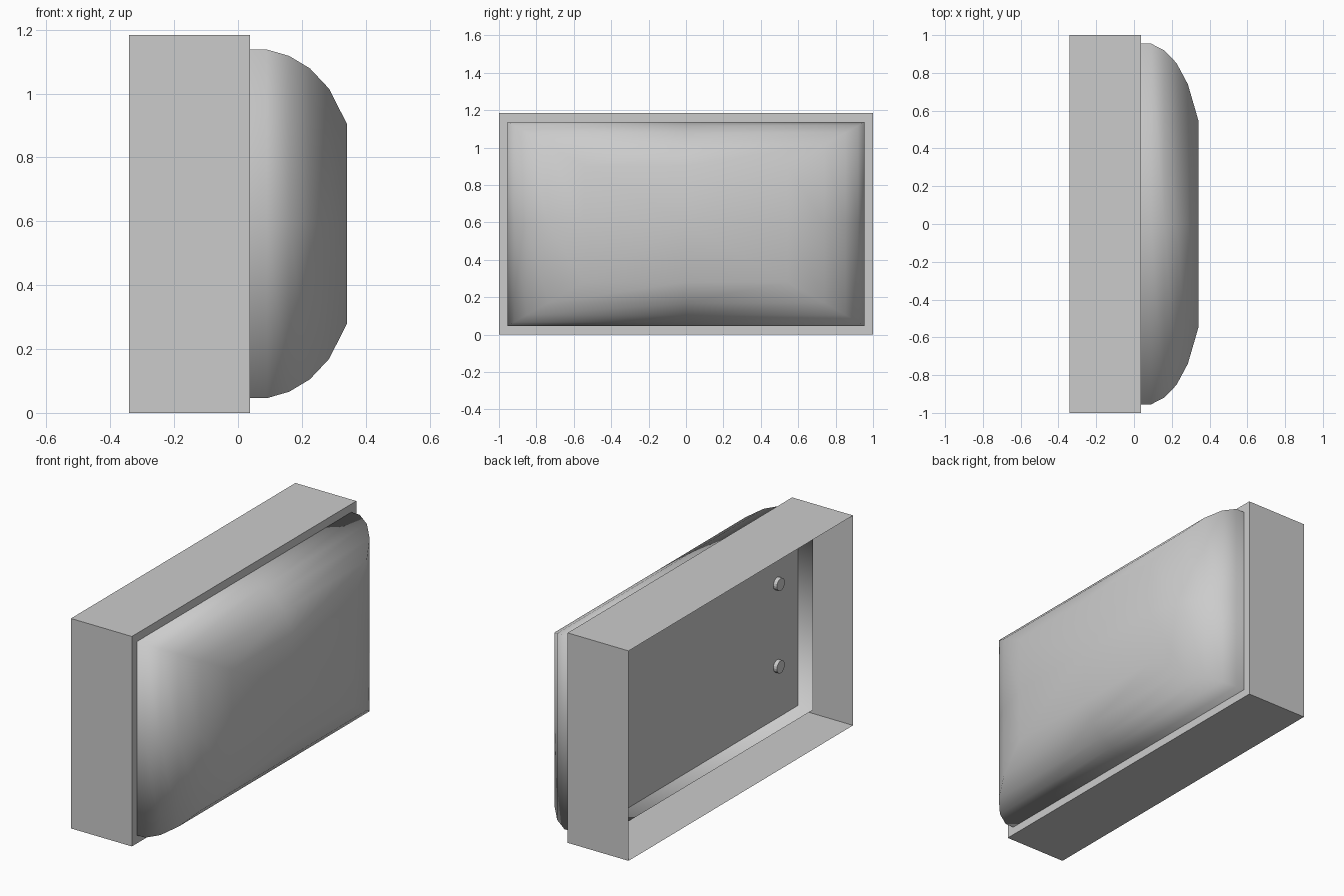
import bpy
import bmesh
from math import pi
from mathutils import Matrix

cube = bpy.data.objects.get("Cube")
if cube:
    bpy.data.objects.remove(cube)

MID_Z, HALF_Y, HALF_Z = 0.592, 1.0, 0.592
TUBE_Y, TUBE_Z = 0.955, 0.546

grey = bpy.data.materials.new("plain_grey")
grey.use_nodes = True
grey.diffuse_color = (0.6, 0.6, 0.6, 1)
grey.node_tree.nodes["Principled BSDF"].inputs["Base Color"].default_value = (0.6, 0.6, 0.6, 1)


def finish(name, bm, smooth=False):
    mesh = bpy.data.meshes.new(name)
    bm.to_mesh(mesh)
    bm.free()
    mesh.materials.append(grey)
    for p in mesh.polygons:
        p.use_smooth = smooth
    obj = bpy.data.objects.new(name, mesh)
    bpy.context.collection.objects.link(obj)
    return obj


def ring(bm, x, hy, hz):
    """Rectangular loop of corners and edge midpoints, seen from +x."""
    steps = [(-1, -1), (0, -1), (1, -1), (1, 0), (1, 1), (0, 1), (-1, 1), (-1, 0)]
    return [bm.verts.new((x, a * hy, MID_Z + b * hz)) for a, b in steps]


def bridge(bm, a, b):
    n = len(a)
    for i in range(n):
        j = (i + 1) % n
        bm.faces.new((a[i], a[j], b[j], b[i]))


# Cabinet: thin open box with a narrow rim around the bulging shell
bm = bmesh.new()
loops = [ring(bm, -0.342, HALF_Y, HALF_Z), ring(bm, 0.038, HALF_Y, HALF_Z),
         ring(bm, 0.038, TUBE_Y, TUBE_Z)]
for a, b in zip(loops, loops[1:]):
    bridge(bm, a, b)
finish("cabinet", bm)

# Bulging shell: rectangular sections that shrink towards a flat end
profile = [(-0.124, 1), (0.09, 1), (0.16, 0.963), (0.225, 0.892),
           (0.285, 0.775), (0.342, 0.57)]
bm = bmesh.new()
loops = [ring(bm, x, TUBE_Y * s, TUBE_Z * s) for x, s in profile]
for a, b in zip(loops, loops[1:]):
    bridge(bm, a, b)
centre = bm.verts.new((profile[-1][0], 0, MID_Z))
end = loops[-1]
for i in range(len(end)):
    bm.faces.new((end[i], end[(i + 1) % len(end)], centre))
finish("bulging_shell", bm, smooth=True)

# Flat panel closing the shell inside the cabinet, facing -x
bm = bmesh.new()
bm.faces.new(ring(bm, -0.03, TUBE_Y, TUBE_Z)[::-1])
finish("inner_panel", bm)

# Two round knobs on the panel
for name, z in (("lower_knob", 0.34), ("upper_knob", 0.805)):
    bm = bmesh.new()
    place = Matrix.Translation((-0.04, -0.77, z)) @ Matrix.Rotation(pi / 2, 4, "Y")
    bmesh.ops.create_cone(bm, cap_ends=True, segments=16, radius1=0.035,
                          radius2=0.035, depth=0.025, matrix=place)
    finish(name, bm)
